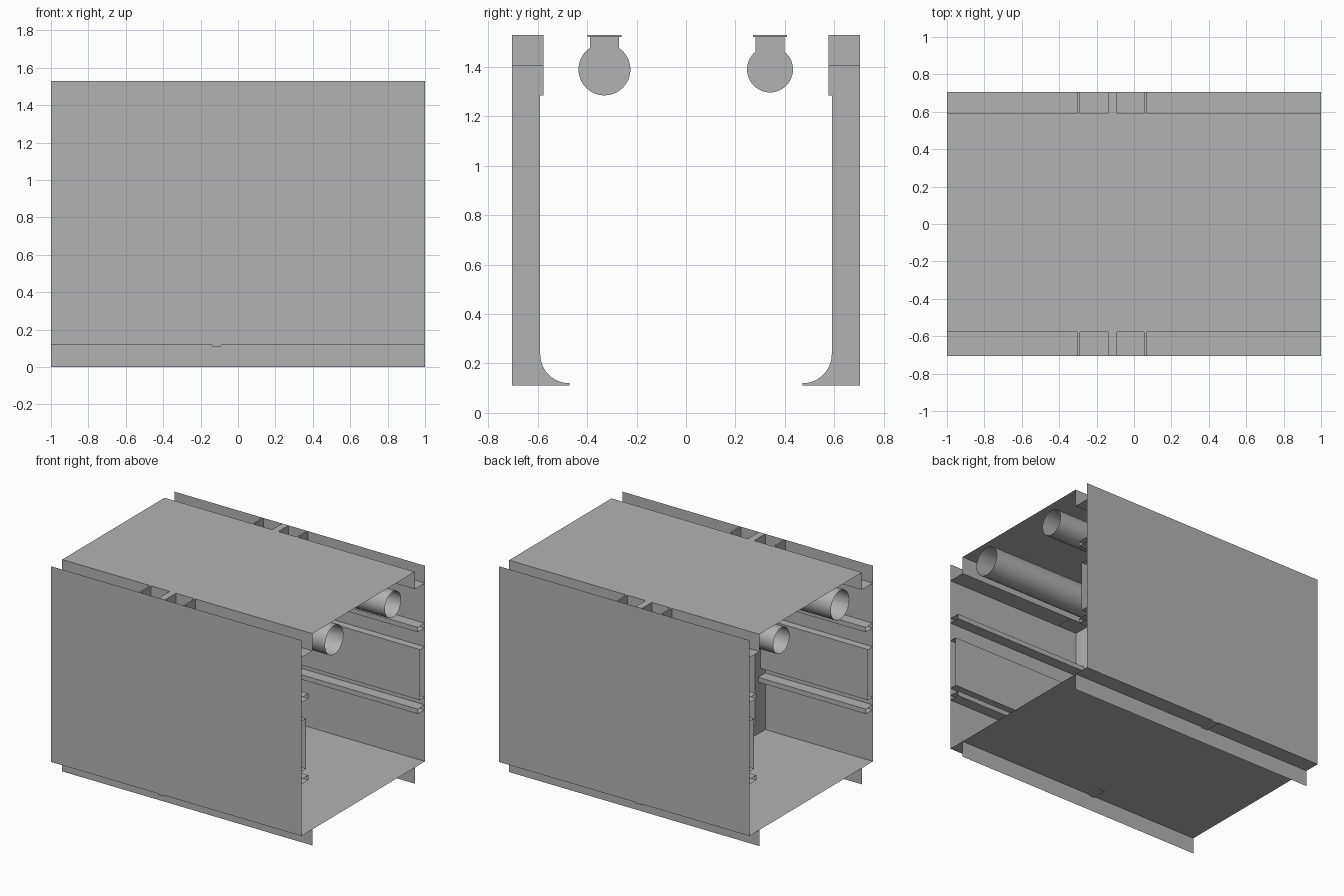
import bpy, bmesh, math

cube = bpy.data.objects.get("Cube")
if cube:
    bpy.data.objects.remove(cube)

grey = bpy.data.materials.new("plain_grey")
grey.use_nodes = True
COLOUR = (0.45, 0.45, 0.45, 1)
grey.diffuse_color = COLOUR
grey.node_tree.nodes["Principled BSDF"].inputs["Base Color"].default_value = COLOUR

RIB_X = -0.115    # centre of the main frame
WALL = 0.705      # outer skin
FLOOR, LEDGE, TOP = 0.117, 1.405, 1.53


def finish(name, bm):
    mesh = bpy.data.meshes.new(name)
    bm.to_mesh(mesh)
    bm.free()
    mesh.materials.append(grey)
    obj = bpy.data.objects.new(name, mesh)
    bpy.context.collection.objects.link(obj)
    return obj


def sheet(name, path):
    """Thin folded sheet: a (y, z) path swept along the full length."""
    bm = bmesh.new()
    rows = [[bm.verts.new((x, y, z)) for y, z in path] for x in (-1, 1)]
    for i in range(len(path) - 1):
        bm.faces.new((rows[0][i], rows[1][i], rows[1][i + 1], rows[0][i + 1]))
    return finish(name, bm)


def slab(name, outline, x, width):
    """Solid made from a closed (y, z) outline, centred on x."""
    bm = bmesh.new()
    face = bm.faces.new([bm.verts.new((x - width / 2, y, z)) for y, z in outline])
    new = bmesh.ops.extrude_face_region(bm, geom=[face])["geom"]
    verts = [v for v in new if isinstance(v, bmesh.types.BMVert)]
    bmesh.ops.translate(bm, verts=verts, vec=(width, 0, 0))
    bmesh.ops.recalc_face_normals(bm, faces=bm.faces)
    return finish(name, bm)


def box(name, y0, y1, z0, z1, x, width):
    return slab(name, [(y0, z0), (y1, z0), (y1, z1), (y0, z1)], x, width)


# Floor with skirts below, and ceiling with its dropped edges
FRONT_IN, BACK_IN = -0.578, 0.59
sheet("floor", [(-WALL, FLOOR), (WALL, FLOOR)])
sheet("ceiling", [(-WALL, LEDGE), (FRONT_IN, LEDGE), (FRONT_IN, TOP),
                  (BACK_IN, TOP), (BACK_IN, LEDGE), (WALL, LEDGE)])

for side, inner, label in ((-1, FRONT_IN, "front"), (1, BACK_IN, "back")):
    out = side * WALL
    sheet(label + "_skirt", [(inner, 0), (inner, FLOOR)])
    sheet(label + "_wall", [(out, FLOOR), (out, TOP)])

    # Folded channels on the inside of the wall
    for name, z0, z1, depth in (("upper_rail", 1.08, 1.115, 0.08),
                                ("lower_rail", 0.49, 0.525, 0.08),
                                ("wall_panel", 0.58, 0.945, 0.055)):
        y = out - side * depth
        sheet(f"{label}_{name}", [(out, z1), (y, z1), (y, z0), (out, z0)])

    # Main frame with a curved foot
    outline = [(out, 0.11), (side * 0.472, 0.11)]
    for i in range(13):
        a = math.radians(90 * i / 12)
        outline.append((side * (0.472 + 0.118 * math.sin(a)),
                        0.238 - 0.118 * math.cos(a)))
    outline += [(side * 0.59, 1.285), (out, 1.285)]
    slab(label + "_frame", outline, RIB_X, 0.05)
    box(label + "_frame_head", out, side * 0.576, 1.285, LEDGE, RIB_X, 0.05)

    # Ribs across the top trough
    for n, (x, width) in enumerate(((-0.295, 0.012), (RIB_X, 0.05), (0.06, 0.012))):
        box(f"{label}_trough_rib_{n + 1}", out, side * 0.576, LEDGE - 0.002, TOP, x, width)

# Pipes with their hangers
for label, y, z, r in (("front", -0.33, 1.39, 0.105), ("back", 0.34, 1.39, 0.093)):
    bm = bmesh.new()
    bmesh.ops.create_cone(bm, cap_ends=False, segments=48, radius1=r, radius2=r, depth=2)
    pipe = finish(label + "_pipe", bm)
    pipe.rotation_euler = (0, math.pi / 2, 0)
    pipe.location = (0, y, z)
    for poly in pipe.data.polygons:
        poly.use_smooth = True
    ring = [(y + r * math.cos(math.tau * i / 48), z + r * math.sin(math.tau * i / 48))
            for i in range(48)]
    slab(label + "_pipe_clamp", ring, RIB_X, 0.05)
    box(label + "_hanger", y - 0.058, y + 0.058, z + 0.07, 1.524, RIB_X, 0.05)
    box(label + "_hanger_plate", y - 0.068, y + 0.068, 1.522, 1.529, RIB_X, 0.08)
